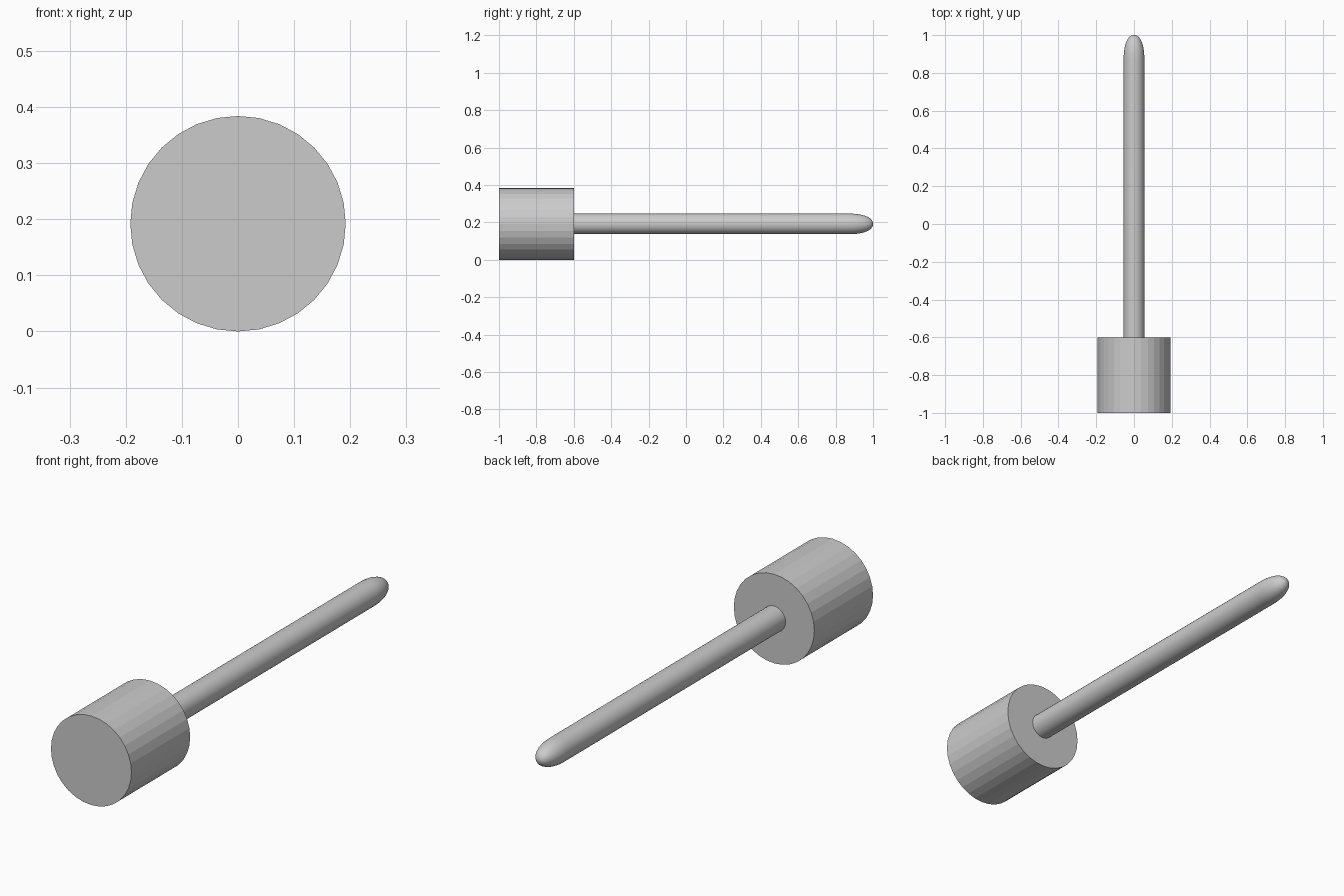
import bpy, bmesh, math

if "Cube" in bpy.data.objects:
    bpy.data.objects.remove(bpy.data.objects["Cube"])

SIDES = 32
AXIS_Z = 0.192


def lathe(name, profile, smooth=False):
    """Revolve (radius, y) points about the y axis; cap both ends."""
    bm = bmesh.new()
    rings = []
    for r, y in profile:
        ring = []
        for i in range(SIDES):
            a = 2 * math.pi * i / SIDES
            ring.append(bm.verts.new((r * math.sin(a), y, AXIS_Z + r * math.cos(a))))
        rings.append(ring)
    for a, b in zip(rings, rings[1:]):
        for i in range(SIDES):
            j = (i + 1) % SIDES
            bm.faces.new((a[i], a[j], b[j], b[i]))
    bm.faces.new(rings[0])
    bm.faces.new(rings[-1])
    bmesh.ops.recalc_face_normals(bm, faces=bm.faces)
    mesh = bpy.data.meshes.new(name)
    bm.to_mesh(mesh)
    bm.free()
    obj = bpy.data.objects.new(name, mesh)
    bpy.context.collection.objects.link(obj)
    if smooth:
        bpy.ops.object.select_all(action='DESELECT')
        obj.select_set(True)
        bpy.context.view_layer.objects.active = obj
        bpy.ops.object.shade_smooth_by_angle(angle=math.radians(40))
    return obj


# Faceted cylindrical head
lathe("head", [(0.192, -1.0), (0.192, -0.6)])

# Slim shaft with a long, blunt rounded tip
R, TIP_START, TIP_LEN, STEPS = 0.055, 0.87, 0.13, 12
shaft = [(R, -0.6)]
for k in range(STEPS):
    t = math.pi / 2 * k / STEPS
    shaft.append((R * math.cos(t) ** 0.9, TIP_START + TIP_LEN * math.sin(t) ** 0.9))
shaft.append((0.003, TIP_START + TIP_LEN))
lathe("shaft", shaft, smooth=True)
